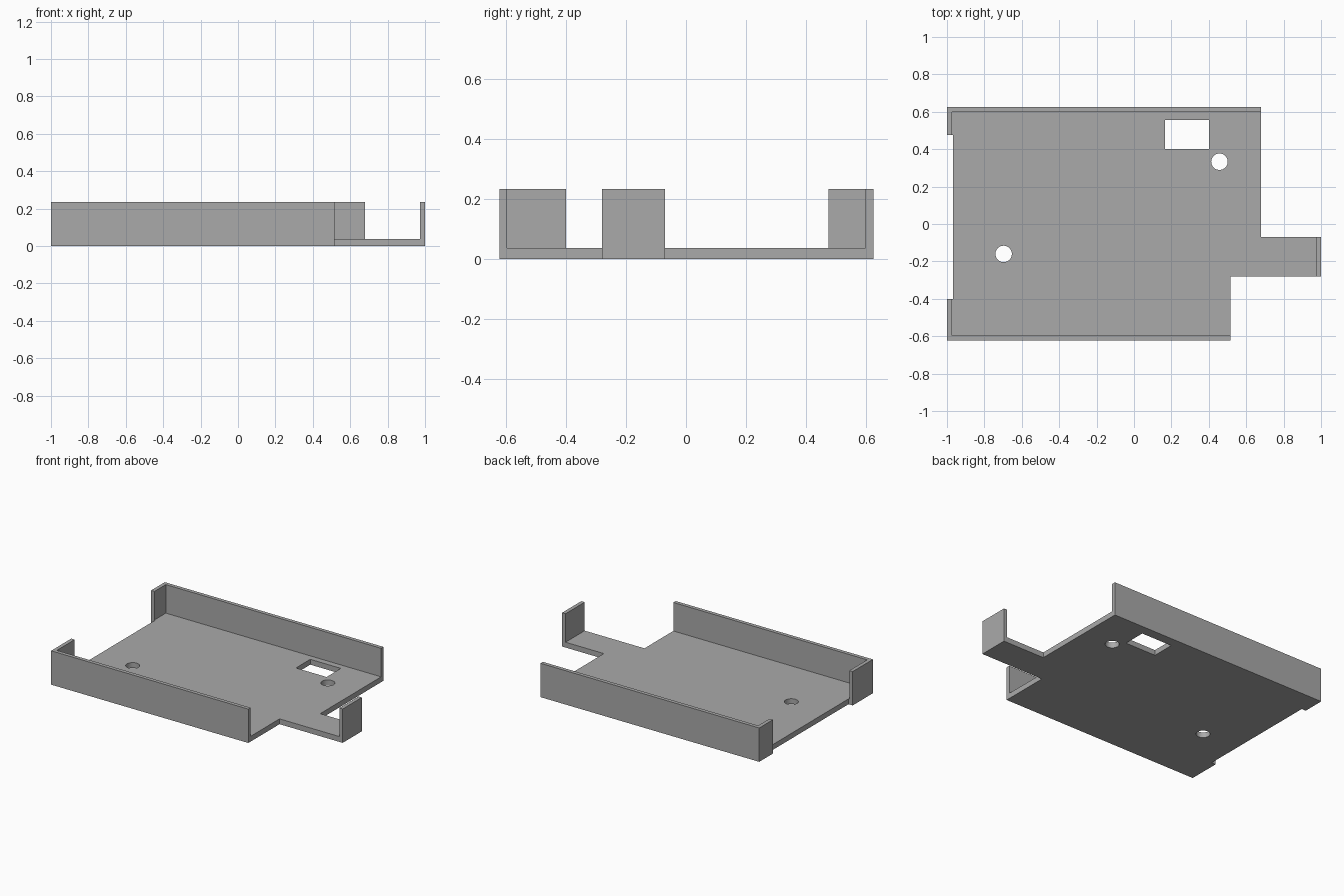
import bpy, bmesh

FLOOR = 0.037      # floor thickness
TOP = 0.235        # wall height
FRONT, BACK = -0.622, 0.625
WALL = 0.026

default = bpy.data.objects.get("Cube")
if default:
    bpy.data.objects.remove(default, do_unlink=True)

grey = bpy.data.materials.new("plain grey")
grey.use_nodes = True
colour = (0.4, 0.4, 0.4, 1)
grey.diffuse_color = colour
grey.node_tree.nodes["Principled BSDF"].inputs["Base Color"].default_value = colour


def prism(name, outline, z0, z1):
    """Extrude a flat outline upwards from z0 to z1."""
    bm = bmesh.new()
    face = bm.faces.new([bm.verts.new((x, y, z0)) for x, y in outline])
    grown = bmesh.ops.extrude_face_region(bm, geom=[face])["geom"]
    tops = [v for v in grown if isinstance(v, bmesh.types.BMVert)]
    bmesh.ops.translate(bm, verts=tops, vec=(0, 0, z1 - z0))
    bmesh.ops.recalc_face_normals(bm, faces=bm.faces)
    mesh = bpy.data.meshes.new(name)
    bm.to_mesh(mesh)
    bm.free()
    mesh.materials.append(grey)
    obj = bpy.data.objects.new(name, mesh)
    bpy.context.collection.objects.link(obj)
    return obj


def rectangle(x0, x1, y0, y1):
    return [(x0, y0), (x1, y0), (x1, y1), (x0, y1)]


def corner_wall(name, outer, inner, end_x, return_y):
    """Long side wall with a short return round the right-hand corner."""
    return prism(name, [(-1, outer), (end_x, outer), (end_x, inner),
                        (-1 + WALL, inner), (-1 + WALL, return_y),
                        (-1, return_y)], FLOOR, TOP)


# Floor with the side tab and the shallow notch between the wall returns
floor = prism("floor", [
    (-1, FRONT), (0.515, FRONT), (0.515, -0.28), (1, -0.28), (1, -0.07),
    (0.68, -0.07), (0.68, BACK), (-1, BACK), (-1, 0.475),
    (-0.968, 0.475), (-0.968, -0.4), (-1, -0.4)], 0, FLOOR)

# Walls
corner_wall("front_wall", FRONT, FRONT + WALL, 0.515, -0.4)
corner_wall("back_wall", BACK, BACK - WALL, 0.68, 0.475)
prism("tab_wall", rectangle(1 - WALL, 1, -0.28, -0.07), FLOOR, TOP)

# Openings through the floor
cutters = [prism("slot_cutter", rectangle(0.165, 0.4, 0.4, 0.557), -0.1, 0.1)]
for name, x, y in (("back_hole_cutter", 0.457, 0.333),
                   ("front_hole_cutter", -0.697, -0.16)):
    bpy.ops.mesh.primitive_cylinder_add(vertices=48, radius=0.044, depth=0.2,
                                        location=(x, y, 0))
    hole = bpy.context.object
    hole.name = name
    hole.data.materials.append(grey)
    cutters.append(hole)

for cutter in cutters:
    cut = floor.modifiers.new(cutter.name, "BOOLEAN")
    cut.operation = "DIFFERENCE"
    cut.solver = "EXACT"
    cut.object = cutter

# Apply the cuts, then drop the cutters
bpy.context.view_layer.update()
bpy.ops.object.select_all(action="DESELECT")
bpy.context.view_layer.objects.active = floor
floor.select_set(True)
for cutter in cutters:
    bpy.ops.object.modifier_apply(modifier=cutter.name)
for cutter in cutters:
    bpy.data.objects.remove(cutter, do_unlink=True)

# Round hole sides shade smoothly, all corners stay sharp
bpy.ops.object.shade_smooth_by_angle()
